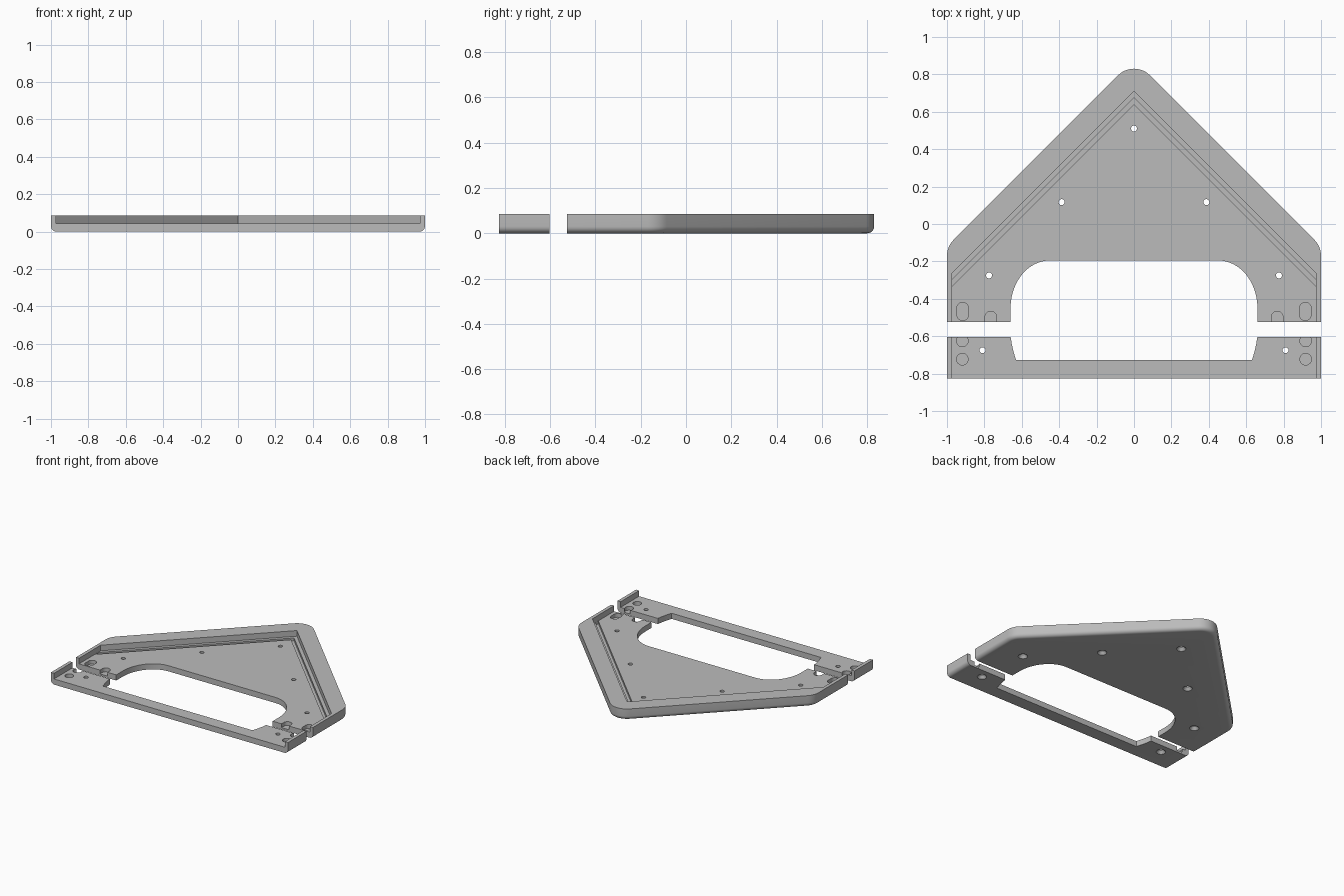
import bpy, bmesh, math

if "Cube" in bpy.data.objects:
    bpy.data.objects.remove(bpy.data.objects["Cube"])

H, FLOOR = 0.086, 0.043          # rim height, recessed floor height
EDGE, FRONT = -0.525, -0.826     # rear plate front edge, bar front edge
BAR_BACK = -0.603

grey = bpy.data.materials.new("mid grey")
grey.diffuse_color = (0.5, 0.5, 0.5, 1)
grey.use_nodes = True
grey.node_tree.nodes["Principled BSDF"].inputs["Base Color"].default_value = grey.diffuse_color


def arc(cx, cy, rx, ry, a0, a1, n):
    return [(cx + rx * math.cos(math.radians(a0 + (a1 - a0) * i / n)),
             cy + ry * math.sin(math.radians(a0 + (a1 - a0) * i / n))) for i in range(n + 1)]


def mirrored(right):
    """Close a right-hand outline with its left-hand mirror image."""
    return right + [(-x, y) for x, y in reversed(right) if abs(x) > 1e-5]


def prism(name, pts, z0, z1, round_if=None):
    """Extrude an outline; optionally round the bottom edges picked by a rule."""
    bm = bmesh.new()
    face = bm.faces.new([bm.verts.new((x, y, z0)) for x, y in pts])
    top = bmesh.ops.extrude_face_region(bm, geom=[face])["geom"]
    for v in top:
        if isinstance(v, bmesh.types.BMVert):
            v.co.z = z1
    bmesh.ops.recalc_face_normals(bm, faces=bm.faces)
    if round_if:
        edges = [e for e in bm.edges if all(v.co.z < z0 + 1e-5 for v in e.verts)
                 and round_if(*e.verts)]
        bmesh.ops.bevel(bm, geom=edges, offset=0.03, segments=6, profile=0.5,
                        affect='EDGES', clamp_overlap=False)
        bmesh.ops.recalc_face_normals(bm, faces=bm.faces)
    me = bpy.data.meshes.new(name)
    bm.to_mesh(me)
    bm.free()
    ob = bpy.data.objects.new(name, me)
    bpy.context.collection.objects.link(ob)
    return ob


def cut(ob, cutter):
    bpy.context.view_layer.objects.active = ob
    mod = ob.modifiers.new("cut", 'BOOLEAN')
    mod.operation, mod.solver, mod.object = 'DIFFERENCE', 'EXACT', cutter
    bpy.ops.object.modifier_apply(modifier=mod.name)
    bpy.data.objects.remove(cutter, do_unlink=True)


def screw_hole(ob, x, y):
    """Through hole with a countersink underneath."""
    rings = [(0.037, -0.005), (0.016, 0.022), (0.016, 0.12)]
    bm = bmesh.new()
    loops = [[bm.verts.new((px, py, z)) for px, py in arc(x, y, r, r, 0, 345, 23)]
             for r, z in rings]
    for a, b in zip(loops, loops[1:]):
        for i in range(24):
            j = (i + 1) % 24
            bm.faces.new((a[i], a[j], b[j], b[i]))
    bm.faces.new(loops[0][::-1])
    bm.faces.new(loops[-1])
    me = bpy.data.meshes.new("hole_cutter")
    bm.to_mesh(me)
    bm.free()
    c = bpy.data.objects.new("hole_cutter", me)
    bpy.context.collection.objects.link(c)
    cut(ob, c)


def pocket(ob, x, y0, y1, r=0.031):
    """Blind slot with rounded ends, centred between y0 and y1."""
    pts = arc(x, y1, r, r, 0, 180, 12) + arc(x, y0, r, r, 180, 360, 12)
    if y0 == y1:
        pts = arc(x, y0, r, r, 0, 345, 23)
    cut(ob, prism("pocket_cutter", pts, 0.014, 0.12))


def finish(ob):
    ob.data.materials.clear()
    ob.data.materials.append(grey)
    bpy.ops.object.select_all(action='DESELECT')
    ob.select_set(True)
    bpy.context.view_layer.objects.active = ob
    bpy.ops.object.shade_smooth_by_angle(angle=math.radians(30))


# Rear plate: house-shaped outline with rounded corners and underside
R = 0.12
corner_y = -0.12 - R * math.tan(math.radians(22.5))
right = ([(1, EDGE)] + arc(1 - R, corner_y, R, R, 0, 45, 6)
         + arc(0, 0.88 - R * math.sqrt(2), R, R, 45, 90, 6))
plate = prism("rear_plate", mirrored(right), 0, H,
              lambda a, b: not (a.co.y < EDGE + 1e-4 and b.co.y < EDGE + 1e-4))

# Recessed floor leaving the raised rim, then the V groove along it
cut(plate, prism("recess", mirrored([(0.974, -0.7), (0.974, -0.264), (0, 0.71)]), FLOOR, 0.2))
cut(plate, prism("groove", [(0, 0.675), (-0.973, -0.298), (-0.973, -0.333), (0, 0.64),
                            (0.973, -0.333), (0.973, -0.298)], 0.022, 0.1))

# Large central opening
cut(plate, prism("opening", mirrored([(0.66, -0.7)] + arc(0.45, -0.45, 0.21, 0.255, 0, 90, 16)),
                 -0.1, 0.2))

# Front bar with low centre and end lips
bar = prism("front_bar", [(-1, FRONT), (1, FRONT), (1, BAR_BACK), (-1, BAR_BACK)], 0, H,
            lambda a, b: abs(a.co.x - b.co.x) < 1e-4)
cut(bar, prism("bar_recess", [(-0.974, -1), (0.974, -1), (0.974, -0.4), (-0.974, -0.4)], FLOOR, 0.2))
cut(bar, prism("bar_opening", mirrored([(0.631, -0.727), (0.642, -0.69), (0.653, -0.645),
                                        (0.66, -0.6), (0.66, -0.5)]), -0.1, 0.2))

# Screw holes and joining pockets
screw_hole(plate, 0, 0.51)
for s in (-1, 1):
    screw_hole(plate, s * 0.387, 0.117)
    screw_hole(plate, s * 0.775, -0.275)
    screw_hole(bar, s * 0.81, -0.675)
    pocket(plate, s * 0.916, -0.485, -0.45)
    pocket(plate, s * 0.766, -0.6, -0.498)
    pocket(bar, s * 0.918, -0.625, -0.625)
    pocket(bar, s * 0.918, -0.723, -0.723)

finish(plate)
finish(bar)
